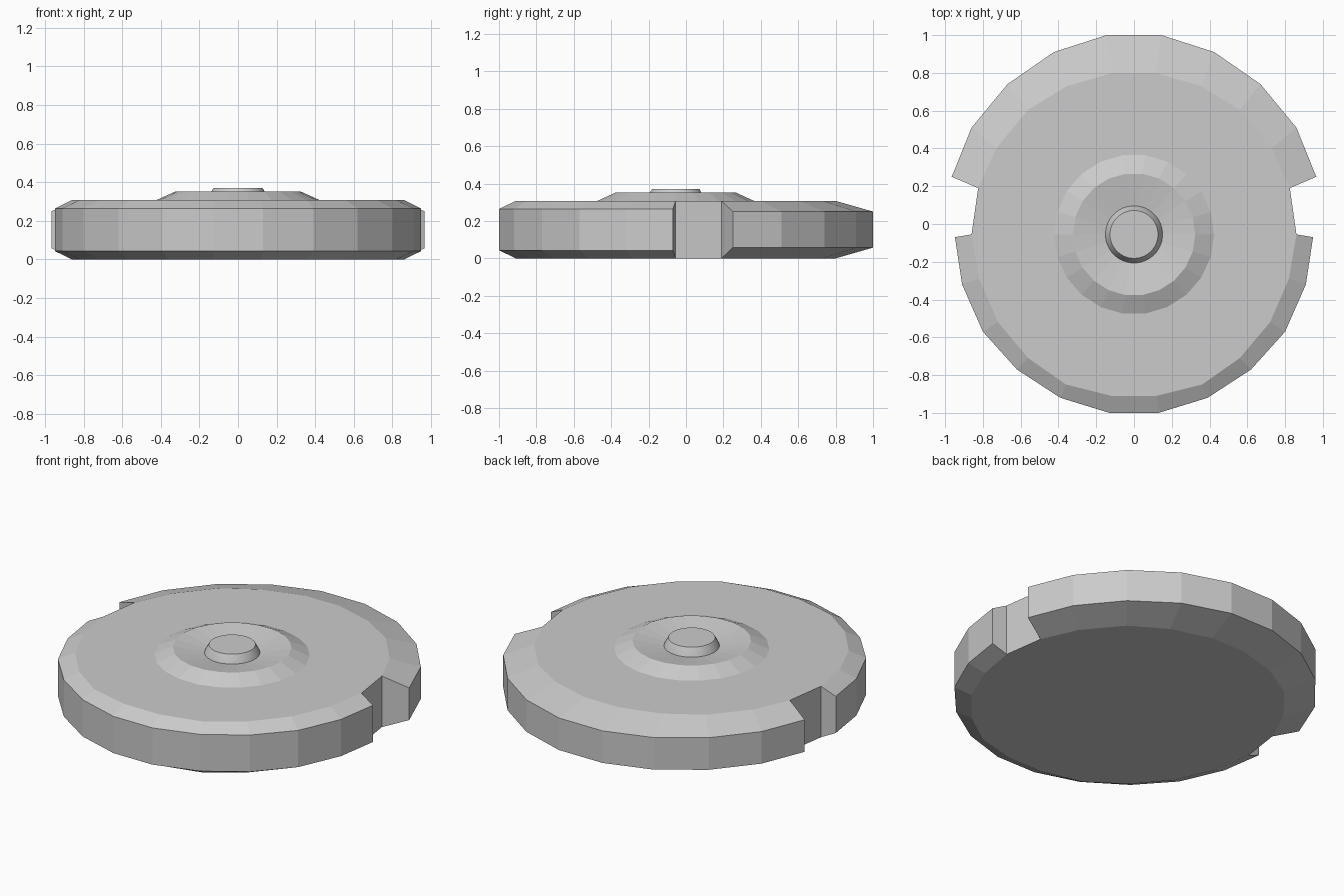
import bpy, bmesh, math

cube = bpy.data.objects.get("Cube")
if cube:
    bpy.data.objects.remove(cube)

grey = bpy.data.materials.new("plain_grey")
grey.use_nodes = True
colour = (0.6, 0.6, 0.6, 1)
grey.diffuse_color = colour
grey.node_tree.nodes["Principled BSDF"].inputs["Base Color"].default_value = colour

TOP = 0.307       # height of the flat upper face
HUB_Y = -0.055    # the hub sits slightly forward


def make_object(name, bm):
    bmesh.ops.recalc_face_normals(bm, faces=bm.faces)
    mesh = bpy.data.meshes.new(name)
    bm.to_mesh(mesh)
    bm.free()
    mesh.materials.append(grey)
    obj = bpy.data.objects.new(name, mesh)
    bpy.context.collection.objects.link(obj)
    return obj


def bridge(bm, low, high):
    for i in range(len(low)):
        j = (i + 1) % len(low)
        bm.faces.new((low[i], low[j], high[j], high[i]))


def lathe(name, profile, sides):
    """Stack of rings around the hub axis, closed by a cap on the last ring."""
    bm = bmesh.new()
    rings = []
    for r, z in profile:
        angles = [2 * math.pi * (i + 0.5) / sides for i in range(sides)]
        rings.append([bm.verts.new((r * math.sin(a), HUB_Y + r * math.cos(a), z))
                      for a in angles])
    for low, high in zip(rings, rings[1:]):
        bridge(bm, low, high)
    bm.faces.new(rings[-1])
    return make_object(name, bm)


# Half outlines, front to back: (outer x, outer y, inner x, inner y)
front_half = [(.13, -1, .12, -.91), (.39, -.92, .36, -.85), (.62, -.77, .56, -.71),
              (.80, -.57, .72, -.52), (.91, -.32, .82, -.29), (.948, -.07, .86, -.055)]
back_half = [(.965, .25, .825, .19), (.86, .51, .73, .40), (.67, .74, .56, .605),
             (.425, .91, .355, .73), (.145, 1, .115, .80)]


# Main disc: flat core with bevelled front and back rims, notched on both sides
bm = bmesh.new()
stations = []
for half, bevel in ((front_half, 0.043), (back_half, 0.057)):
    stations += [(p, bevel) for p in half]
stations += [((-p[0], p[1], -p[2], p[3]), b) for p, b in reversed(stations)]
columns = []
for (ox, oy, ix, iy), b in stations:
    columns.append([bm.verts.new(c) for c in (
        (ix, iy, 0), (ox, oy, b), (ox, oy, TOP - b), (ix, iy, TOP))])
bm.faces.new([c[0] for c in columns])
bm.faces.new([c[3] for c in columns])
for i, here in enumerate(columns):
    there = columns[(i + 1) % len(columns)]
    if stations[i][1] == stations[(i + 1) % len(columns)][1]:
        for k in range(3):
            bm.faces.new((here[k], there[k], there[k + 1], here[k + 1]))
    else:
        # Notch: recessed floor and the end walls of the two rims
        bm.faces.new((here[0], there[0], there[3], here[3]))
        bm.faces.new(here)
        bm.faces.new(there)
make_object("main_disc", bm)

# Raised ring with a shallow dished middle
lathe("dished_ring", [(0.43, TOP - 0.003), (0.324, 0.352), (0.15, 0.322)], 22)

# Centre button
button = lathe("centre_button", [(0.153, 0.318), (0.147, 0.335), (0.127, 0.371)], 40)
bpy.context.view_layer.objects.active = button
button.select_set(True)
bpy.ops.object.shade_smooth_by_angle(angle=math.radians(25))
